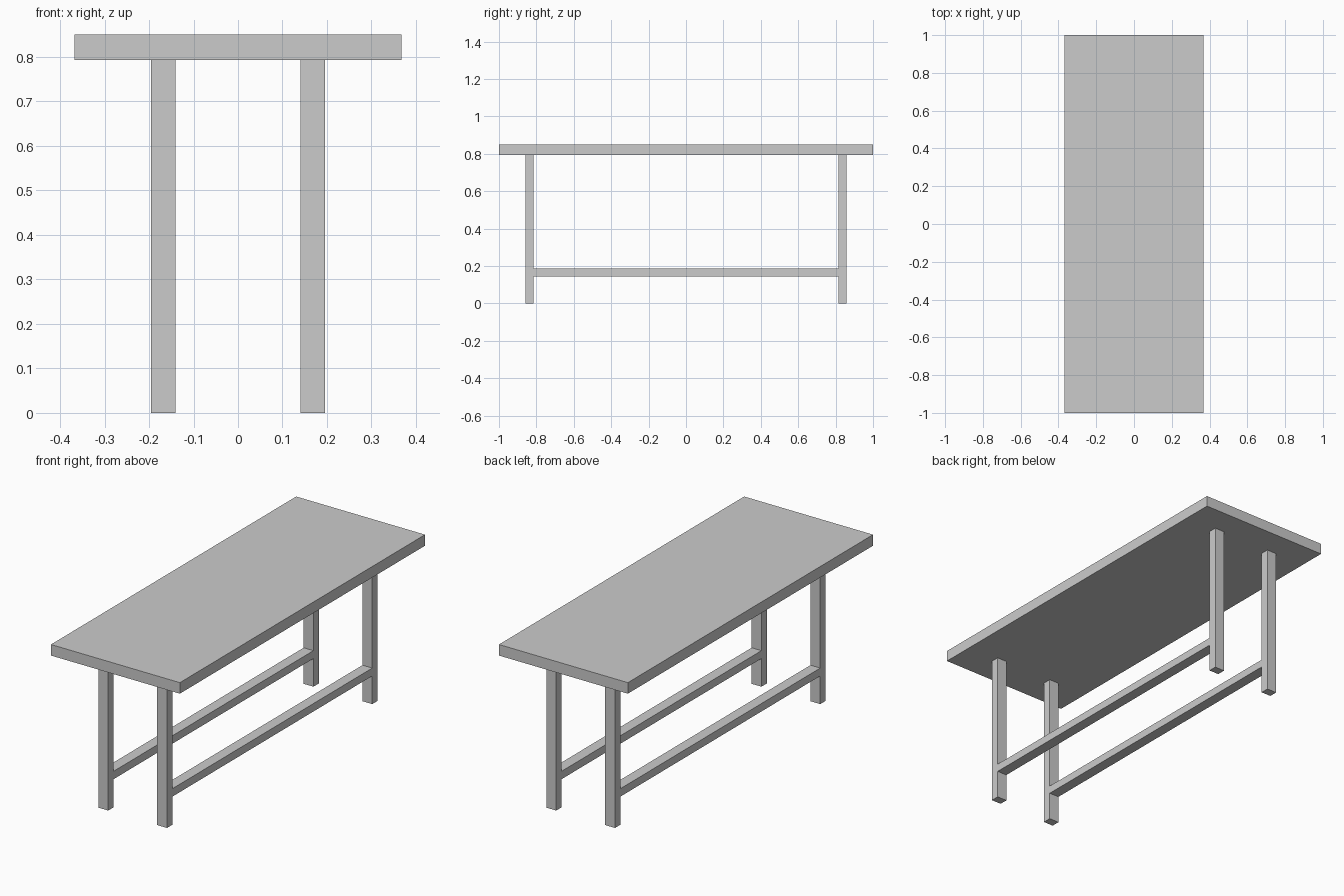
import bpy

if "Cube" in bpy.data.objects:
    bpy.data.objects.remove(bpy.data.objects["Cube"])


def box(name, x, y, z):
    """Box spanning the given (min, max) ranges."""
    spans = (x, y, z)
    bpy.ops.mesh.primitive_cube_add(size=1, location=[(a + b) / 2 for a, b in spans])
    ob = bpy.context.object
    ob.name = name
    ob.scale = [b - a for a, b in spans]
    bpy.ops.object.transform_apply(location=False, rotation=False, scale=True)
    return ob


def mirrored(span, sign):
    return sorted(sign * v for v in span)


LEG_X = (0.14, 0.196)
LEG_Y = (0.815, 0.859)
TOP_Z = (0.793, 0.85)

# Table top
box("table_top", (-0.368, 0.368), (-1, 1), TOP_Z)

for sx, side in ((-1, "left"), (1, "right")):
    x = mirrored(LEG_X, sx)
    # Legs
    for sy, end in ((-1, "front"), (1, "back")):
        box(f"{end}_{side}_leg", x, mirrored(LEG_Y, sy), (0, TOP_Z[0]))
    # Long stretcher between the legs, flush with their sides
    box(f"{side}_stretcher", x, (-LEG_Y[0], LEG_Y[0]), (0.145, 0.186))
